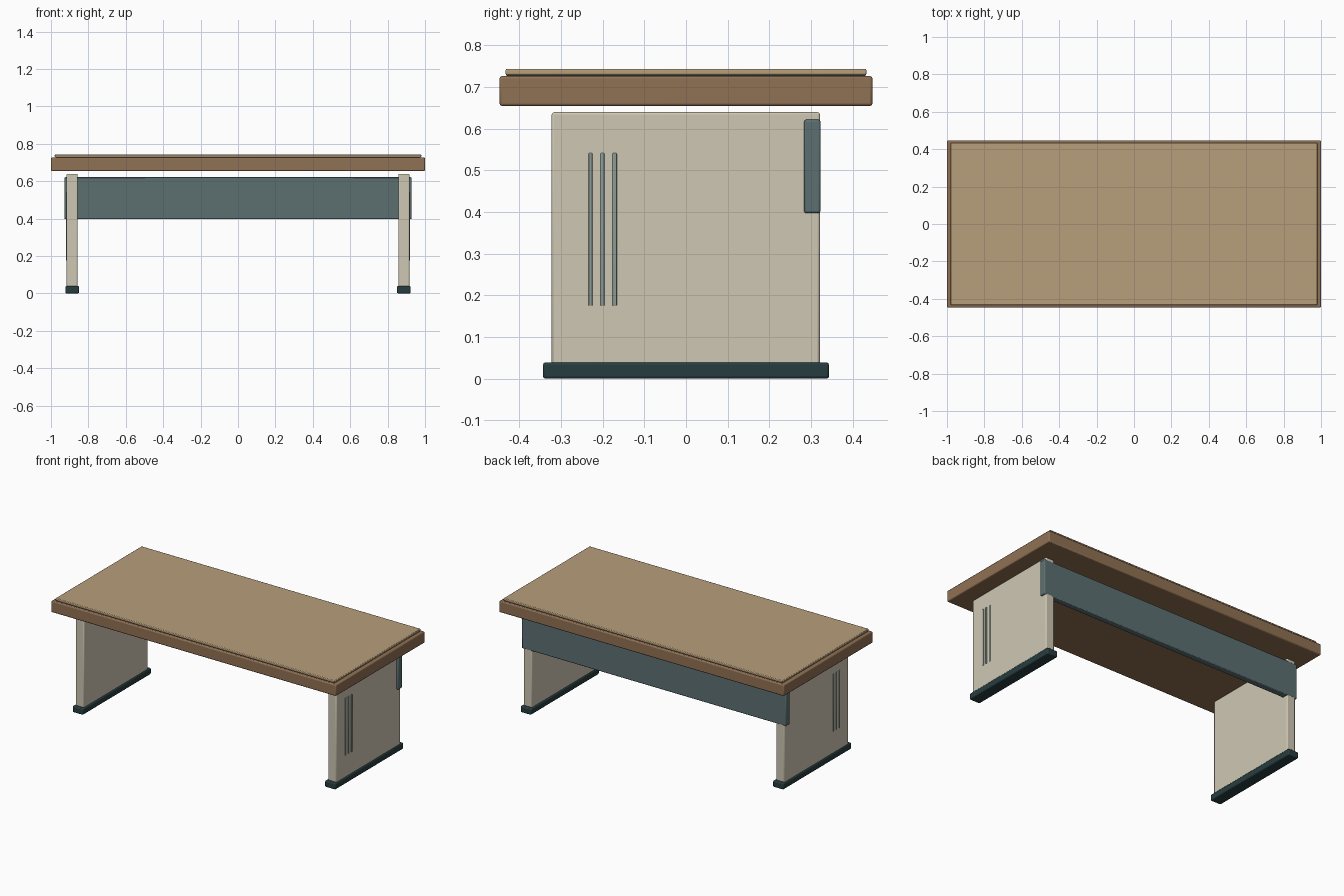
import bpy

cube = bpy.data.objects.get("Cube")
if cube:
    bpy.data.objects.remove(cube, do_unlink=True)


def make_material(name, srgb):
    """Flat material from a display colour, converted to linear."""
    color = [(c / 255) ** 2.2 for c in srgb] + [1.0]
    mat = bpy.data.materials.new(name)
    mat.use_nodes = True
    mat.diffuse_color = color
    bsdf = mat.node_tree.nodes["Principled BSDF"]
    bsdf.inputs["Base Color"].default_value = color
    bsdf.inputs["Roughness"].default_value = 0.7
    return mat


tan_wood = make_material("tan wood", (182, 157, 122))
brown_wood = make_material("brown wood", (143, 112, 84))
cream = make_material("cream paint", (206, 198, 178))
slate = make_material("slate metal", (93, 111, 113))
dark_green = make_material("dark green rubber", (43, 63, 65))
pale_slate = make_material("pale slate trim", (138, 153, 149))


def box(name, low, high, mat, bevel=0.006):
    """Box between two corners with lightly chamfered edges."""
    center = [(a + b) / 2 for a, b in zip(low, high)]
    bpy.ops.mesh.primitive_cube_add(size=1, location=center)
    obj = bpy.context.object
    obj.name = name
    obj.scale = [b - a for a, b in zip(low, high)]
    bpy.ops.object.transform_apply(location=False, rotation=False, scale=True)
    obj.data.materials.append(mat)
    if bevel:
        mod = obj.modifiers.new("chamfer", "BEVEL")
        mod.width = bevel
        mod.segments = 2
        bpy.ops.object.shade_smooth_by_angle()
    return obj


# Table top: thick wooden slab, dark shadow gap and writing surface
box("top_slab", (-1, -0.447, 0.654), (1, 0.447, 0.726), brown_wood)
box("top_shadow_gap", (-0.977, -0.43, 0.724), (0.977, 0.43, 0.729), dark_green, 0)
box("writing_surface", (-0.98, -0.433, 0.728), (0.98, 0.433, 0.743), tan_wood, 0.004)

# Rear privacy panel running through both side supports
box("privacy_panel", (-0.928, 0.283, 0.397), (0.928, 0.3225, 0.621), slate, 0.005)

for side, label in ((1, "left"), (-1, "right")):
    def side_box(name, inner, outer, y0, y1, z0, z1, mat, bevel):
        x0, x1 = sorted((side * inner, side * outer))
        return box(f"{label}_{name}", (x0, y0, z0), (x1, y1, z1), mat, bevel)

    # Side support and its foot
    side_box("side_support", 0.857, 0.917, -0.322, 0.3215, 0.03, 0.639, cream, 0.006)
    side_box("foot", 0.850, 0.923, -0.343, 0.343, 0, 0.039, dark_green, 0.006)

    # Three slim trim strips on the outer face, near the front
    for i in range(3):
        y = -0.229 + 0.029 * i
        side_box(f"trim_strip_{i + 1}", 0.912, 0.920, y - 0.005, y + 0.005,
                 0.175, 0.541, pale_slate, 0.002)
